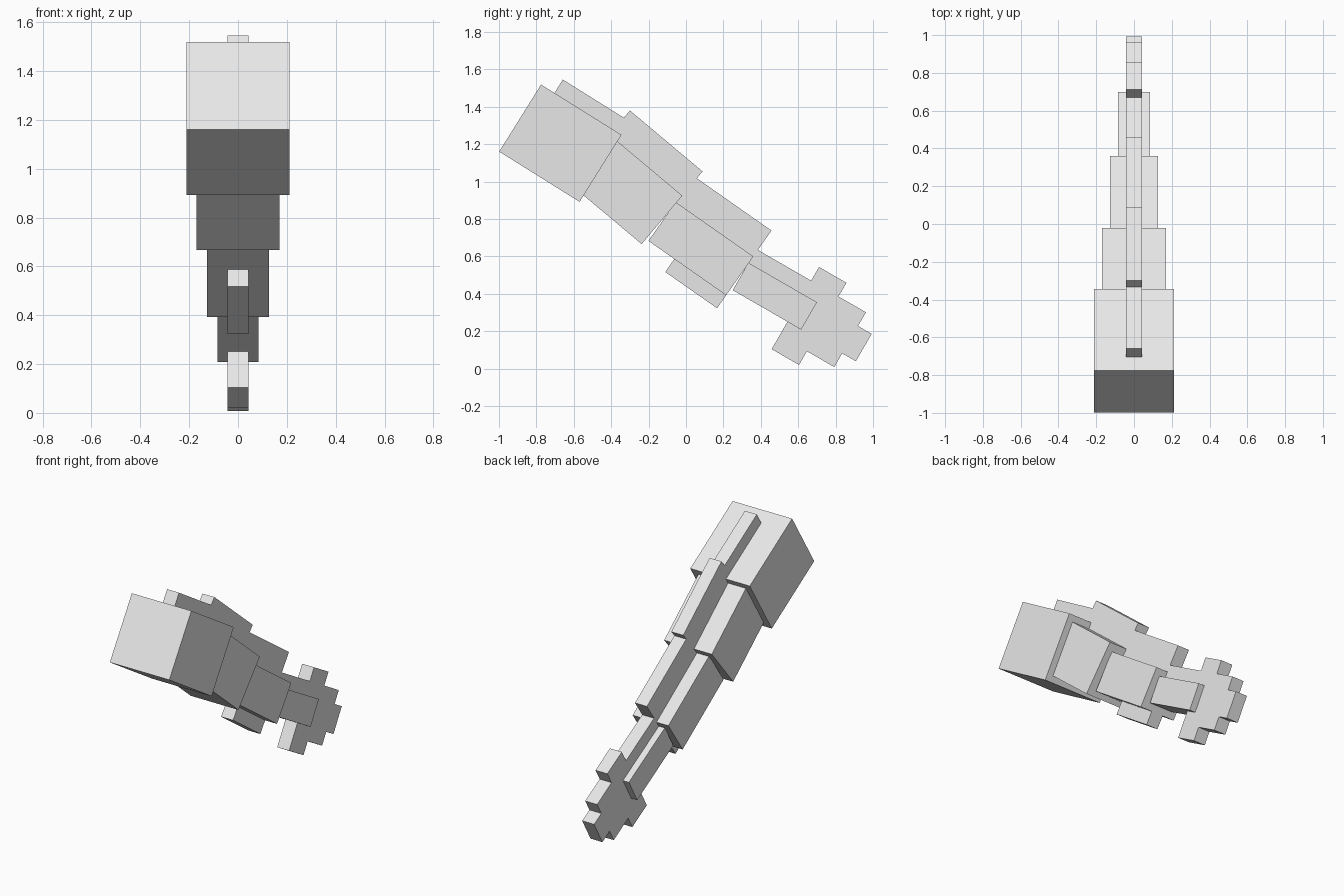
import bpy
import bmesh
import math

cube = bpy.data.objects.get("Cube")
if cube:
    bpy.data.objects.remove(cube, do_unlink=True)

U = 0.0845             # one block of the model's grid
FIN = 0.5              # half thickness of every fin, in blocks
SINK = 0.1             # how far fins are set into the body

grey = bpy.data.materials.new("light_grey")
grey.use_nodes = True
grey.diffuse_color = (0.8, 0.8, 0.8, 1)
grey.node_tree.nodes["Principled BSDF"].inputs["Base Color"].default_value = (0.8, 0.8, 0.8, 1)


def prism(name, outline, half_width, joint):
    """Extrude an (along, up) outline across x, in the tilted frame of a joint."""
    y, z, tilt = joint
    c, s = math.cos(math.radians(tilt)), math.sin(math.radians(tilt))
    bm = bmesh.new()
    verts = [bm.verts.new((-half_width * U, y + U * (a * c + b * s), z + U * (b * c - a * s)))
             for a, b in outline]
    face = bm.faces.new(verts)
    side = bmesh.ops.extrude_face_region(bm, geom=[face])["geom"]
    moved = [v for v in side if isinstance(v, bmesh.types.BMVert)]
    bmesh.ops.translate(bm, verts=moved, vec=(2 * half_width * U, 0, 0))
    bmesh.ops.recalc_face_normals(bm, faces=bm.faces)
    mesh = bpy.data.meshes.new(name)
    bm.to_mesh(mesh)
    bm.free()
    mesh.materials.append(grey)
    obj = bpy.data.objects.new(name, mesh)
    bpy.context.collection.objects.link(obj)
    return obj


def block(name, start, end, low, high, half_width, joint):
    return prism(name, [(start, low), (end, low), (end, high), (start, high)], half_width, joint)


# Joints: rear top corner of each body segment (y, z) and its downward tilt
base = (-0.345, 1.25, 32)
middle = (-0.02, 0.925, 40)
rear = (0.36, 0.60, 35)
tip = (0.70, 0.355, 30)

# Tapering body segments
block("base_segment", -6, 0, -5, 0, 2.5, base)
block("middle_segment", -6, 0, -4, 0, 2, middle)
block("rear_segment", -6, 0, -3, 0, 1.5, rear)
block("tip_segment", -5, 0, -2, 0, 1, tip)

# Ridge fins along the top, and the small fin underneath
block("base_top_fin", -5, 0, -SINK, 1, FIN, base)
block("middle_top_fin", -6, 0, -SINK, 2, FIN, middle)
block("rear_top_fin", -6, 0, -SINK, 2, FIN, rear)
block("rear_bottom_fin", -4, 0, -4, -3 + SINK, FIN, rear)
block("tip_top_fin", -5, -1, -SINK, 1, FIN, tip)

# Stepped tail fin around the tip
steps = [(0, 0), (2, 0), (2, 1), (4, 1), (4, 2), (5, 2), (5, 4),
         (4, 4), (4, 5), (2, 5), (2, 6), (0, 6)]
prism("tail_fin", [(a - 1, b - 4) for a, b in steps], FIN, tip)
